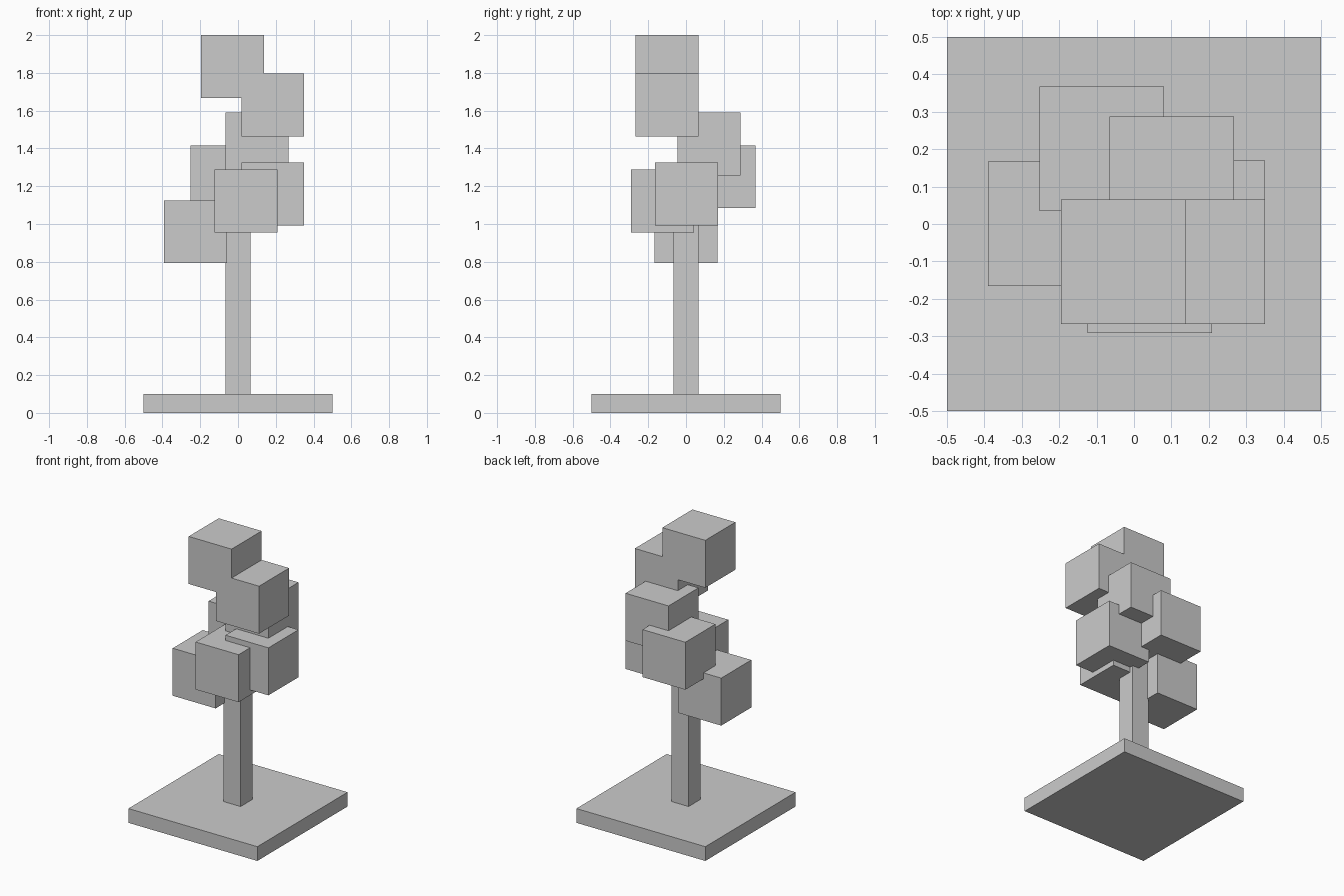
import bpy

if "Cube" in bpy.data.objects:
    bpy.data.objects.remove(bpy.data.objects["Cube"])


def box(name, center, size):
    bpy.ops.mesh.primitive_cube_add(size=1, location=center)
    ob = bpy.context.object
    ob.name = name
    ob.scale = size
    bpy.ops.object.transform_apply(location=False, rotation=False, scale=True)
    return ob


# Square base plate and trunk
box("base", (0, 0, 0.05), (1, 1, 0.1))
box("trunk", (0, 0, 0.675), (0.134, 0.134, 1.15))

# Equal foliage cubes, given by centre, from top to bottom
S = 0.333
foliage = [
    (-0.029, -0.101, 1.834),
    (0.184, -0.101, 1.631),
    (0.101, 0.121, 1.424),
    (-0.086, 0.201, 1.250),
    (0.184, 0.003, 1.159),
    (0.042, -0.125, 1.122),
    (-0.224, 0.001, 0.959),
]
for i, c in enumerate(foliage):
    box(f"foliage_cube_{i + 1}", c, (S, S, S))
